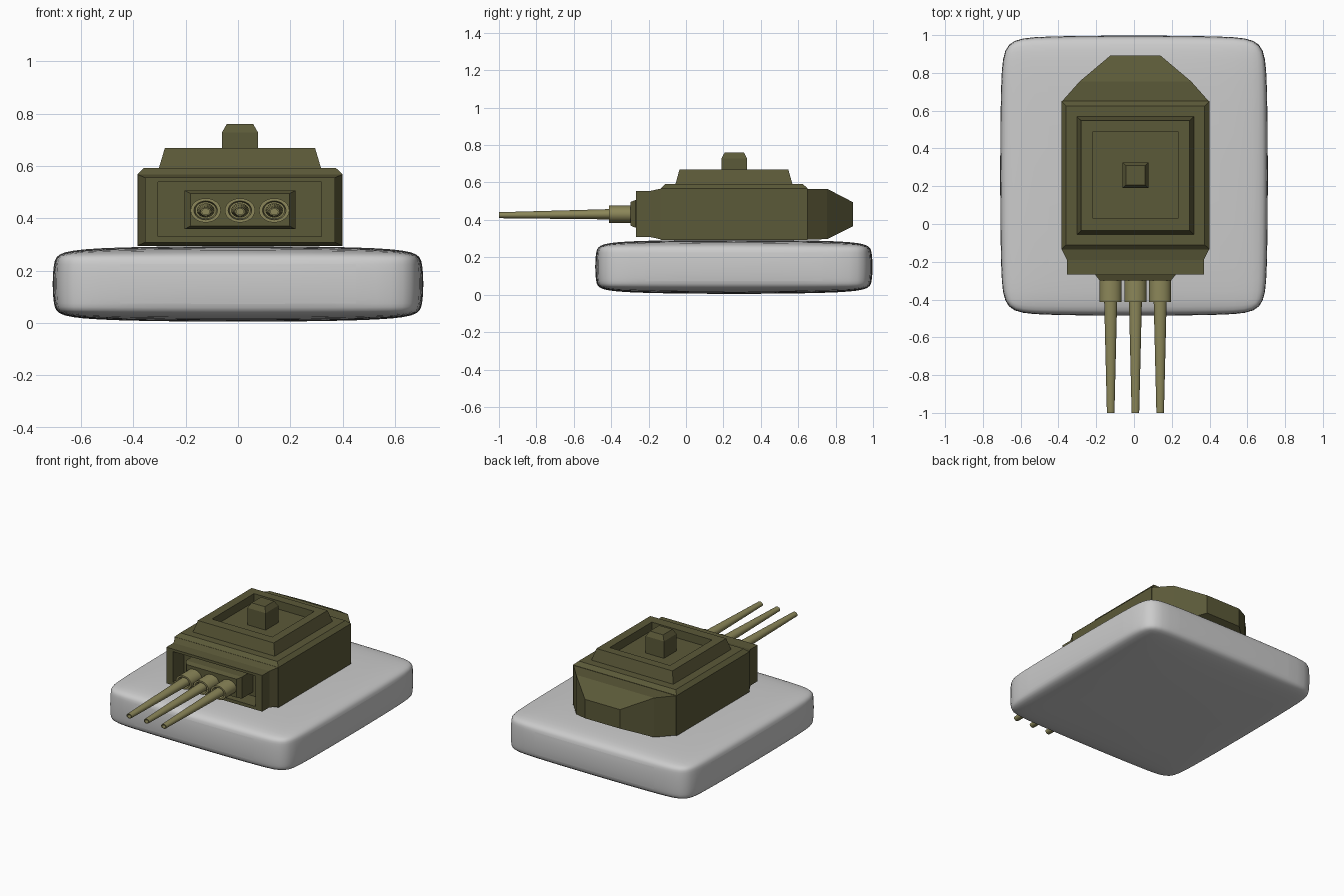
import bpy, bmesh, math

if "Cube" in bpy.data.objects:
    bpy.data.objects.remove(bpy.data.objects["Cube"])

CX = 0.0075  # the turret sits slightly off centre


def material(name, color):
    m = bpy.data.materials.new(name)
    m.diffuse_color = color
    m.use_nodes = True
    m.node_tree.nodes["Principled BSDF"].inputs["Base Color"].default_value = m.diffuse_color
    return m


OLIVE = material("olive", (0.105, 0.1, 0.04, 1))
TAN = material("light_olive", (0.26, 0.24, 0.1, 1))


def finish(name, bm, mat=None):
    bmesh.ops.recalc_face_normals(bm, faces=bm.faces[:])
    me = bpy.data.meshes.new(name)
    bm.to_mesh(me)
    bm.free()
    ob = bpy.data.objects.new(name, me)
    bpy.context.collection.objects.link(ob)
    if mat:
        me.materials.append(mat)
    return ob


def smooth(ob, degrees):
    bpy.ops.object.select_all(action='DESELECT')
    ob.select_set(True)
    bpy.context.view_layer.objects.active = ob
    bpy.ops.object.shade_smooth_by_angle(angle=math.radians(degrees))


def skin(bm, rings):
    """Bridge successive vertex rings and cap both ends."""
    for a, b in zip(rings, rings[1:]):
        n = len(a)
        for i in range(n):
            j = (i + 1) % n
            bm.faces.new((a[i], a[j], b[j], b[i]))
    bm.faces.new(rings[0])
    bm.faces.new(rings[-1])


def rect_loft(name, axis, sections, mat=OLIVE):
    """Sections: (position on axis, half width in x, low, high on the other axis)."""
    bm = bmesh.new()
    rings = []
    for pos, hw, lo, hi in sections:
        ring = []
        for sx, t in ((-1, lo), (1, lo), (1, hi), (-1, hi)):
            x = CX + sx * hw
            ring.append(bm.verts.new((x, pos, t) if axis == 'y' else (x, t, pos)))
        rings.append(ring)
    skin(bm, rings)
    return finish(name, bm, mat)


def barrel_lathe(name, x, profile, sides=24):
    """Profile: (y, radius, centre z); the tubes are slightly flattened in z."""
    bm = bmesh.new()
    rings = []
    for y, r, z in profile:
        angles = [2 * math.pi * i / sides for i in range(sides)]
        rings.append([bm.verts.new((x + r * math.cos(a), y, z + 0.8 * r * math.sin(a)))
                      for a in angles])
    skin(bm, rings)
    smooth(finish(name, bm, TAN), 35)


# Pillowed base slab
bm = bmesh.new()
bmesh.ops.create_cube(bm, size=1)
for v in bm.verts:
    v.co = (v.co.x * 1.424, v.co.y * 1.49 + 0.256, v.co.z * 0.296 + 0.149)
base = finish("base", bm)
bev = base.modifiers.new("bevel", 'BEVEL')
bev.width = 0.045
bev.segments = 1
sub = base.modifiers.new("subdivision", 'SUBSURF')
sub.levels = sub.render_levels = 3
smooth(base, 60)

# Turret body with chamfered top
rect_loft("turret_body", 'z', [
    (0.293, 0.3925, -0.135, 0.65),
    (0.568, 0.3925, -0.135, 0.65),
    (0.592, 0.367, -0.11, 0.625)])

# Front frame with a deep recess
rect_loft("turret_front", 'y', [
    (-0.130, 0.3925, 0.295, 0.568),
    (-0.190, 0.3625, 0.308, 0.555),
    (-0.267, 0.3625, 0.308, 0.555),
    (-0.267, 0.3125, 0.33, 0.538),
    (-0.150, 0.3125, 0.33, 0.538)])

# Tapered rear bustle
rect_loft("turret_rear", 'y', [
    (0.645, 0.3925, 0.295, 0.566),
    (0.755, 0.295, 0.297, 0.566),
    (0.892, 0.1325, 0.365, 0.495)])

# Raised roof with a sunken centre
rect_loft("roof", 'z', [
    (0.588, 0.311, -0.057, 0.57),
    (0.669, 0.287, -0.035, 0.547),
    (0.669, 0.228, 0.033, 0.488),
    (0.612, 0.228, 0.033, 0.488)])

# Small cupola
rect_loft("cupola", 'z', [
    (0.610, 0.069, 0.19, 0.326),
    (0.728, 0.069, 0.19, 0.326),
    (0.761, 0.05, 0.207, 0.309)])

# Gun mantlet
rect_loft("mantlet", 'y', [
    (-0.145, 0.212, 0.358, 0.506),
    (-0.270, 0.212, 0.358, 0.506),
    (-0.298, 0.19, 0.370, 0.495)])

# Three guns, each a hollow sleeve and a tapered barrel
for label, x in (("left", CX - 0.131), ("centre", CX), ("right", CX + 0.131)):
    barrel_lathe(label + "_sleeve", x, [
        (-0.290, 0.058, 0.43), (-0.412, 0.058, 0.43), (-0.412, 0.045, 0.43),
        (-0.385, 0.040, 0.43), (-0.385, 0.02, 0.43)])
    barrel_lathe(label + "_barrel", x, [
        (-0.380, 0.034, 0.43), (-0.420, 0.034, 0.43), (-1.0, 0.02, 0.425),
        (-1.0, 0.014, 0.425), (-0.96, 0.014, 0.425)])
